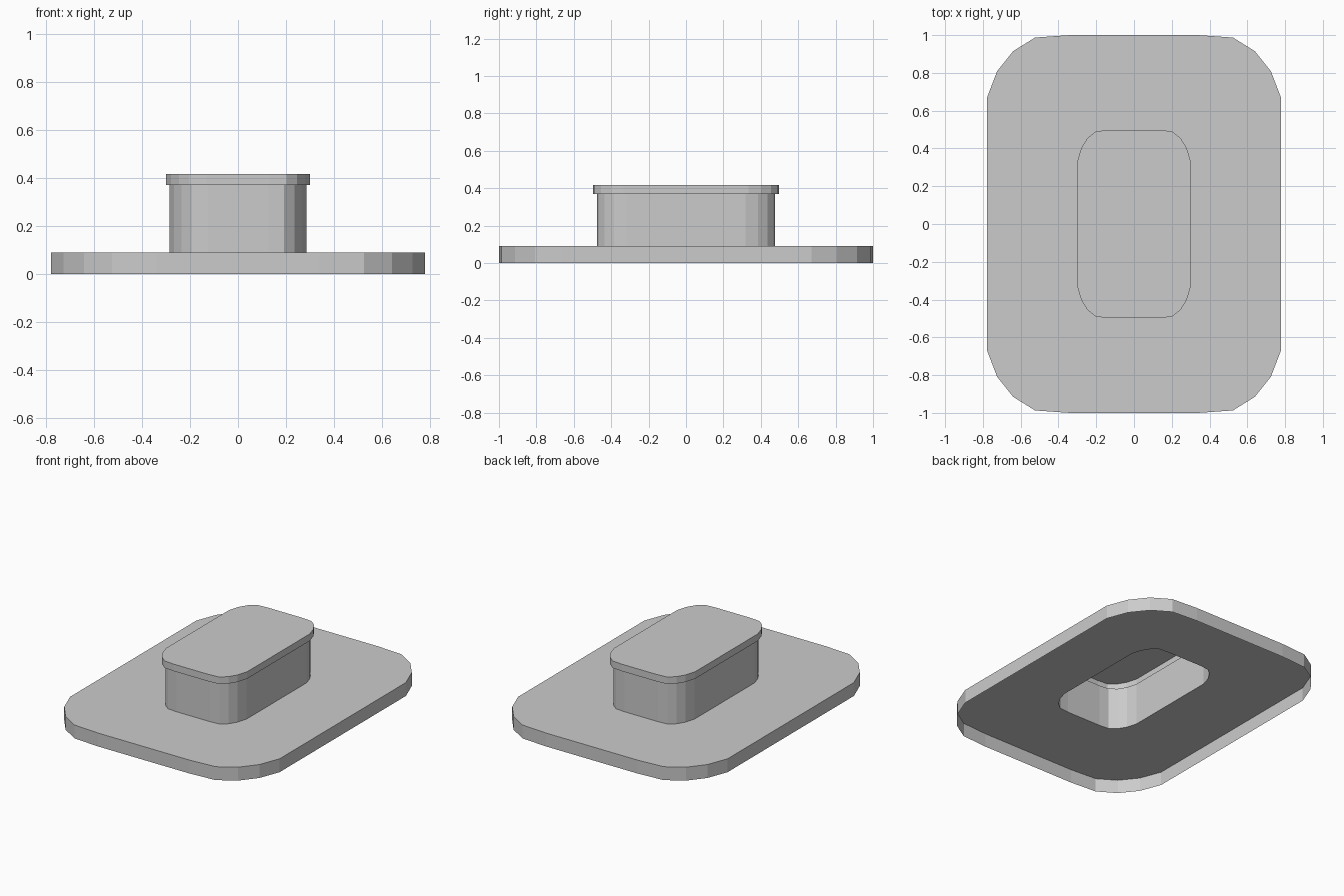
import bpy, bmesh

if "Cube" in bpy.data.objects:
    bpy.data.objects.remove(bpy.data.objects["Cube"])

# Quarter outline of the rounded base plate
QUARTER = [(0.778, 0.67), (0.725, 0.808), (0.64, 0.915), (0.524, 0.987), (0.34, 1.0)]


def outline():
    q = QUARTER
    return (q + [(-x, y) for x, y in reversed(q)]
            + [(-x, -y) for x, y in q] + [(x, -y) for x, y in reversed(q)])


# Shell profile: (x scale, y scale, height), from the open underside to the cap
PROFILE = [
    (1.0, 1.0, 0.0), (1.0, 1.0, 0.09),            # plate skirt
    (0.367, 0.475, 0.09), (0.367, 0.475, 0.37),   # hollow neck
    (0.385, 0.4975, 0.37), (0.385, 0.4975, 0.417),  # overhanging lip
]

bm = bmesh.new()
rings = [[bm.verts.new((x * sx, y * sy, z)) for x, y in outline()]
         for sx, sy, z in PROFILE]
for low, high in zip(rings, rings[1:]):
    n = len(low)
    for i in range(n):
        j = (i + 1) % n
        bm.faces.new((low[i], low[j], high[j], high[i]))

# Flat closed top
bm.faces.new(rings[-1])

mesh = bpy.data.meshes.new("flanged_cap")
bm.to_mesh(mesh)
bm.free()
obj = bpy.data.objects.new("flanged_cap", mesh)
bpy.context.collection.objects.link(obj)
